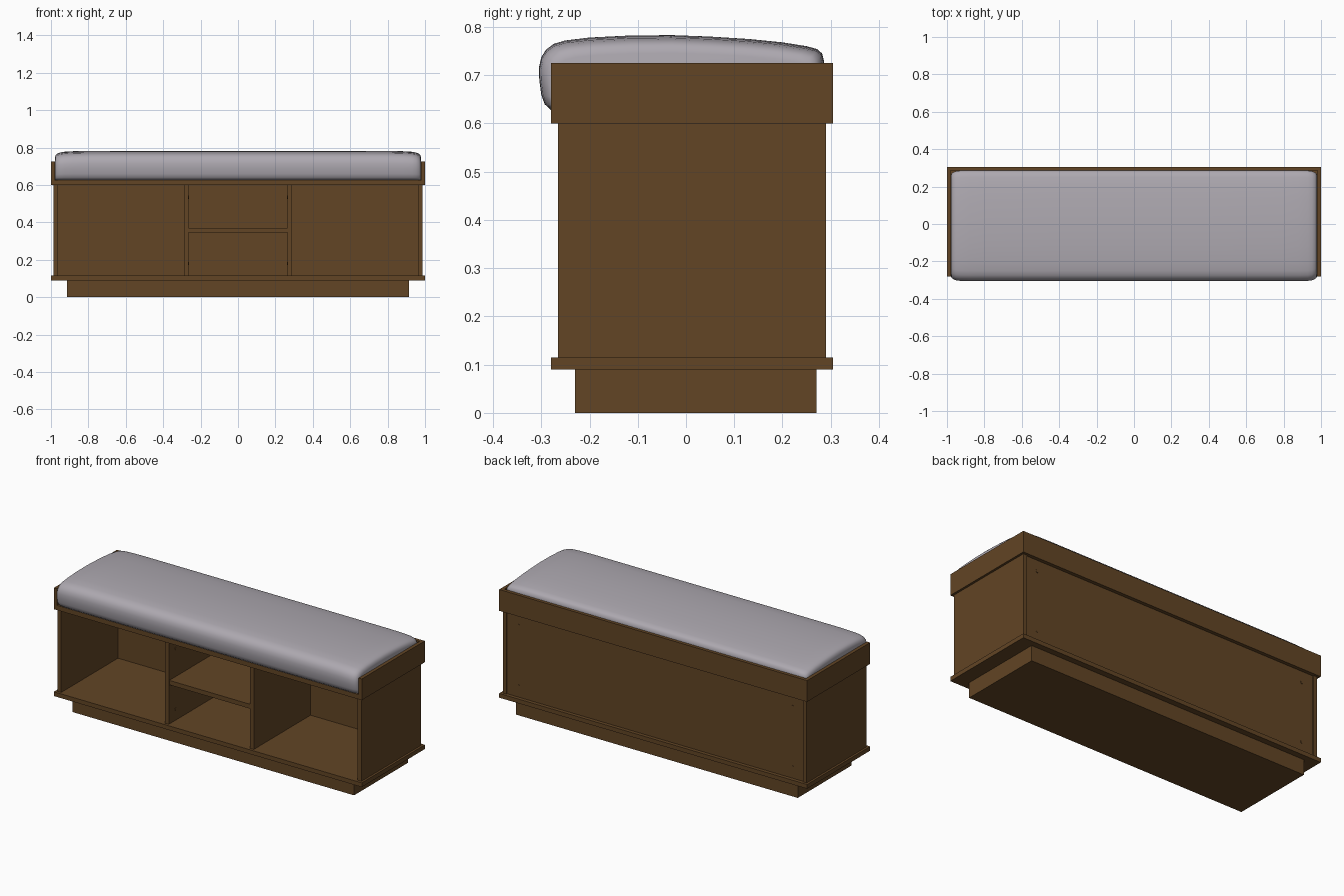
import bpy, bmesh, math
from mathutils import Matrix

if "Cube" in bpy.data.objects:
    bpy.data.objects.remove(bpy.data.objects["Cube"])


def material(name, rgb):
    m = bpy.data.materials.new(name)
    m.diffuse_color = (*rgb, 1)
    m.use_nodes = True
    m.node_tree.nodes["Principled BSDF"].inputs["Base Color"].default_value = m.diffuse_color
    return m


wood = material("brown wood", (0.122, 0.059, 0.018))
fabric = material("grey fabric", (0.42, 0.395, 0.435))


def finish(name, bm, mat):
    bmesh.ops.recalc_face_normals(bm, faces=bm.faces[:])
    me = bpy.data.meshes.new(name)
    bm.to_mesh(me)
    bm.free()
    me.materials.append(mat)
    ob = bpy.data.objects.new(name, me)
    bpy.context.collection.objects.link(ob)
    return ob


def board(name, x, y, z):
    """Box from three (min, max) ranges."""
    bm = bmesh.new()
    bmesh.ops.create_cube(bm, size=1)
    for v in bm.verts:
        v.co = [(a + b) / 2 + c * (b - a) for (a, b), c in zip((x, y, z), v.co)]
    return finish(name, bm, wood)


def peg(name, pos, axis):
    """Small flat screw cap."""
    bm = bmesh.new()
    rot = Matrix.Rotation(math.pi / 2, 4, axis)
    bmesh.ops.create_cone(bm, cap_ends=True, segments=12, radius1=0.009, radius2=0.009,
                          depth=0.005, matrix=Matrix.Translation(pos) @ rot)
    return finish(name, bm, wood)


# Plinth, base board and top board
board("plinth", (-0.915, 0.915), (-0.23, 0.27), (0, 0.09))
board("base_board", (-1, 1), (-0.28, 0.305), (0.09, 0.115))
board("top_board", (-1, 1), (-0.28, 0.305), (0.6, 0.628))

# Cabinet back and middle shelf
board("back_panel", (-0.965, 0.965), (0.262, 0.284), (0.115, 0.6))
board("middle_shelf", (-0.264, 0.264), (-0.26, 0.262), (0.345, 0.371))

# Mirrored sides, dividers, arm rims and screw caps
for s, side in ((-1, "left"), (1, "right")):
    def span(a, b):
        return tuple(sorted((s * a, s * b)))
    board(side + "_side_panel", span(0.963, 0.987), (-0.265, 0.29), (0.115, 0.6))
    board(side + "_divider", span(0.264, 0.288), (-0.265, 0.262), (0.115, 0.6))
    board(side + "_rim", span(0.98, 1), (-0.28, 0.285), (0.628, 0.725))
    for z, level in ((0.18, "lower"), (0.535, "upper")):
        peg(f"{side}_{level}_back_cap", (s * 0.89, 0.284, z), 'X')
        peg(f"{side}_{level}_divider_cap", (s * 0.264, -0.2, z), 'Y')
board("back_rim", (-1, 1), (0.285, 0.305), (0.628, 0.725))

# Cushion: bulging side profile lofted along x, softening towards the ends
profile = [(-0.28, 0.628), (-0.293, 0.64), (-0.3, 0.66), (-0.304, 0.69), (-0.305, 0.715),
           (-0.3, 0.737), (-0.29, 0.753), (-0.274, 0.765), (-0.25, 0.772), (-0.2, 0.778),
           (-0.12, 0.782), (-0.03, 0.783), (0.05, 0.78), (0.13, 0.775), (0.2, 0.768),
           (0.25, 0.76), (0.272, 0.754), (0.282, 0.745), (0.286, 0.73), (0.286, 0.628)]
# (x, height factor, depth inset)
ends = [(0.4, 1, 0), (0.8, 0.998, 0), (0.88, 0.985, 0), (0.93, 0.965, 0.001), (0.952, 0.94, 0.004),
        (0.966, 0.905, 0.01), (0.975, 0.85, 0.017), (0.979, 0.76, 0.027)]
stations = [(-x, h, d) for x, h, d in reversed(ends)] + ends
bm = bmesh.new()
rings = []
for x, h, d in stations:
    rings.append([bm.verts.new((x, y * (1 - d / 0.3), 0.628 + (z - 0.628) * h))
                  for y, z in profile])
n = len(profile)
for a, b in zip(rings, rings[1:]):
    for i in range(n):
        j = (i + 1) % n
        bm.faces.new((a[i], a[j], b[j], b[i]))
bm.faces.new(rings[0])
bm.faces.new(rings[-1])
cushion = finish("seat_cushion", bm, fabric)
bpy.context.view_layer.objects.active = cushion
cushion.select_set(True)
bpy.ops.object.shade_smooth_by_angle(angle=math.radians(50))
